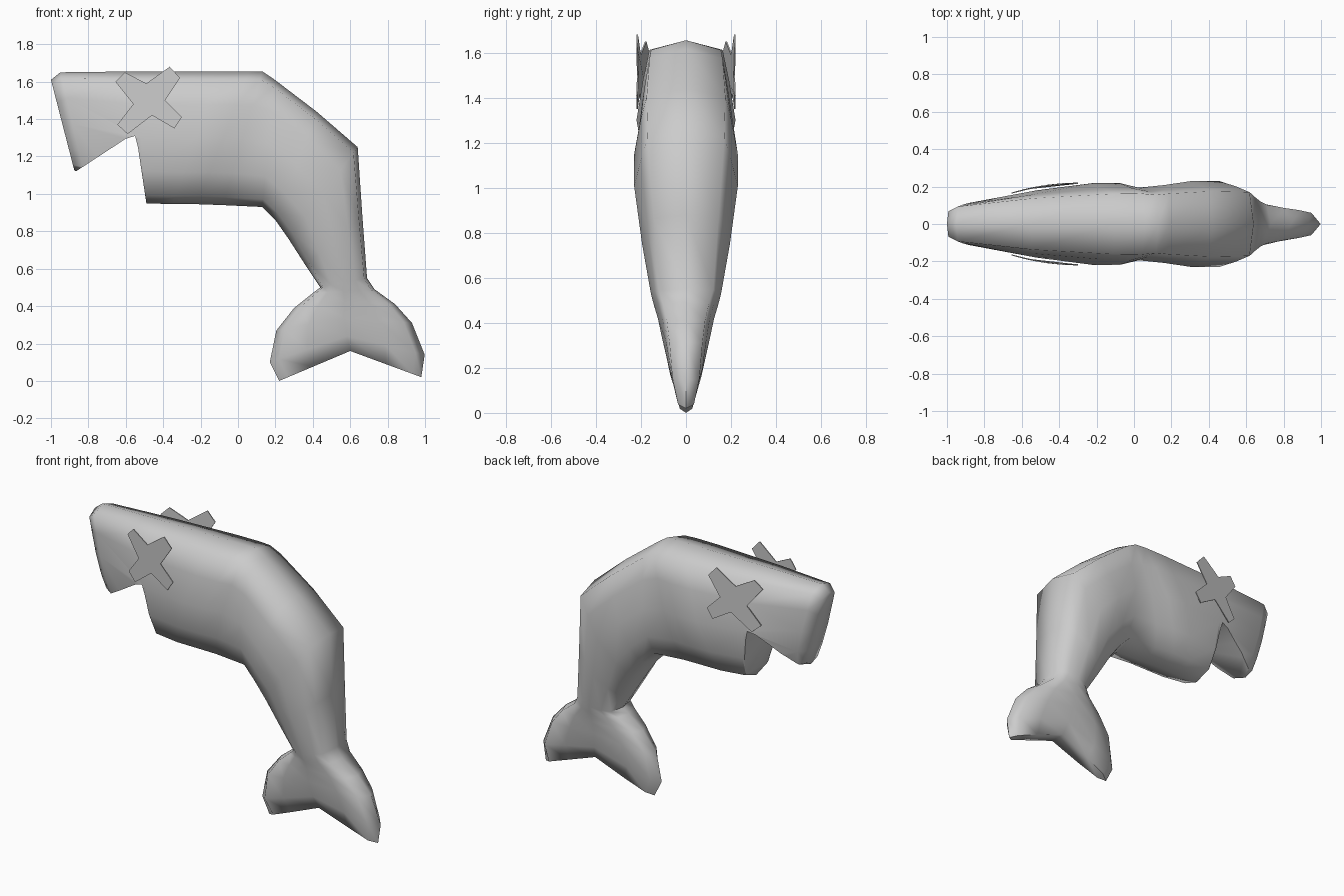
import bpy, bmesh, math

cube = bpy.data.objects.get("Cube")
if cube:
    bpy.data.objects.remove(cube, do_unlink=True)

grey = bpy.data.materials.new("grey")
grey.use_nodes = True
grey.diffuse_color = (0.6, 0.6, 0.6, 1)
grey.node_tree.nodes["Principled BSDF"].inputs["Base Color"].default_value = (0.6, 0.6, 0.6, 1)


def make_object(name, bm):
    bmesh.ops.recalc_face_normals(bm, faces=bm.faces)
    mesh = bpy.data.meshes.new(name)
    bm.to_mesh(mesh)
    bm.free()
    mesh.materials.append(grey)
    obj = bpy.data.objects.new(name, mesh)
    bpy.context.collection.objects.link(obj)
    return obj


def smooth(obj, degrees):
    bpy.ops.object.select_all(action='DESELECT')
    obj.select_set(True)
    bpy.context.view_layer.objects.active = obj
    bpy.ops.object.shade_smooth_by_angle(angle=math.radians(degrees))


def prism(name, outline, near, far):
    """Extrude an x-z outline between two y functions."""
    bm = bmesh.new()
    a = [bm.verts.new((x, near(x), z)) for x, z in outline]
    b = [bm.verts.new((x, far(x), z)) for x, z in outline]
    bm.faces.new(a)
    bm.faces.new(b[::-1])
    for i in range(len(a)):
        j = (i + 1) % len(a)
        bm.faces.new((a[i], b[i], b[j], a[j]))
    return make_object(name, bm)


# Body stations: back x, z, belly x, z, half width, edge fullness, mid lift
stations = [
    (-1.0, 1.61, -0.875, 1.125, 0.08, 0.85, 0),
    (-0.95, 1.65, -0.82, 1.10, 0.112, 0.83, 0),
    (-0.55, 1.655, -0.49, 0.95, 0.18, 0.76, 0),
    (-0.1, 1.655, -0.35, 0.945, 0.218, 0.74, 0),
    (0.06, 1.655, -0.22, 0.945, 0.22, 0.74, 0),
    (0.13, 1.655, -0.08, 0.94, 0.194, 0.8, 0),
    (0.19, 1.615, 0.13, 0.93, 0.208, 0.78, 0),
    (0.42, 1.44, 0.2, 0.86, 0.23, 0.76, 0),
    (0.64, 1.25, 0.27, 0.76, 0.23, 0.74, 0),
    (0.665, 0.88, 0.36, 0.62, 0.195, 0.74, 0),
    (0.69, 0.55, 0.44, 0.5, 0.155, 0.78, 0),
    (0.73, 0.49, 0.40, 0.47, 0.143, 0.72, 0),
    (0.84, 0.41, 0.30, 0.39, 0.125, 0.68, 0.02),
    (0.93, 0.31, 0.205, 0.27, 0.108, 0.68, 0.05),
    (0.998, 0.14, 0.17, 0.10, 0.085, 0.7, 0.12),
    (0.98, 0.02, 0.22, 0.0, 0.05, 0.7, 0.15),
]


def section(x0, z0, x1, z1, w, edge, lift):
    half = [(0, 0), (0.06, edge), (0.25, (1 + edge) / 2), (0.5, 1),
            (0.76, 0.4 + 0.6 * edge), (0.94, 0.8 * edge), (1, 0)]
    ring = half + [(t, -f) for t, f in half[-2:0:-1]]
    return [(x0 + (x1 - x0) * t, w * f,
             z0 + (z1 - z0) * t + lift * (1 - abs(2 * t - 1))) for t, f in ring]


bm = bmesh.new()
rings = [[bm.verts.new(p) for p in section(*s)] for s in stations]
n = len(rings[0])
for r, q in zip(rings, rings[1:]):
    for i in range(n):
        j = (i + 1) % n
        bm.faces.new((r[i], r[j], q[j], q[i]))
# Close the nose and tail fin with strips across the section
for r in (rings[0], rings[-1]):
    h = n // 2
    bm.faces.new((r[0], r[1], r[-1]))
    bm.faces.new((r[h], r[h - 1], r[h + 1]))
    for i in range(1, h - 1):
        bm.faces.new((r[i], r[i + 1], r[n - i - 1], r[n - i]))
body = make_object("body", bm)

# Wedge cut for the open mouth
wedge = prism("mouth_cutter", [(-0.87, 1.118), (-0.6, 1.295), (-0.55, 1.31), (-0.535, 1.25),
                               (-0.49, 0.95), (-0.485, 0.8), (-0.87, 0.8)],
              lambda x: -0.5, lambda x: 0.5)
wedge.hide_render = True
cut = body.modifiers.new("mouth", 'BOOLEAN')
cut.operation = 'DIFFERENCE'
cut.solver = 'EXACT'
cut.object = wedge
bpy.context.view_layer.objects.active = body
bpy.ops.object.modifier_apply(modifier=cut.name)
bpy.data.objects.remove(wedge, do_unlink=True)
smooth(body, 75)

# Crossed eyes: thin plates bowed along the head
cross = [(-0.655, 1.6), (-0.605, 1.65), (-0.49, 1.59), (-0.365, 1.68), (-0.31, 1.62), (-0.39, 1.5),
         (-0.3, 1.41), (-0.34, 1.35), (-0.46, 1.42), (-0.59, 1.32), (-0.645, 1.37), (-0.56, 1.48)]


def bow(x):
    return 0.221 - 0.42 * (x + 0.3) ** 2


for name, side in (("left_eye", 1), ("right_eye", -1)):
    prism(name, cross, lambda x: side * bow(x), lambda x: side * (bow(x) - 0.006))
